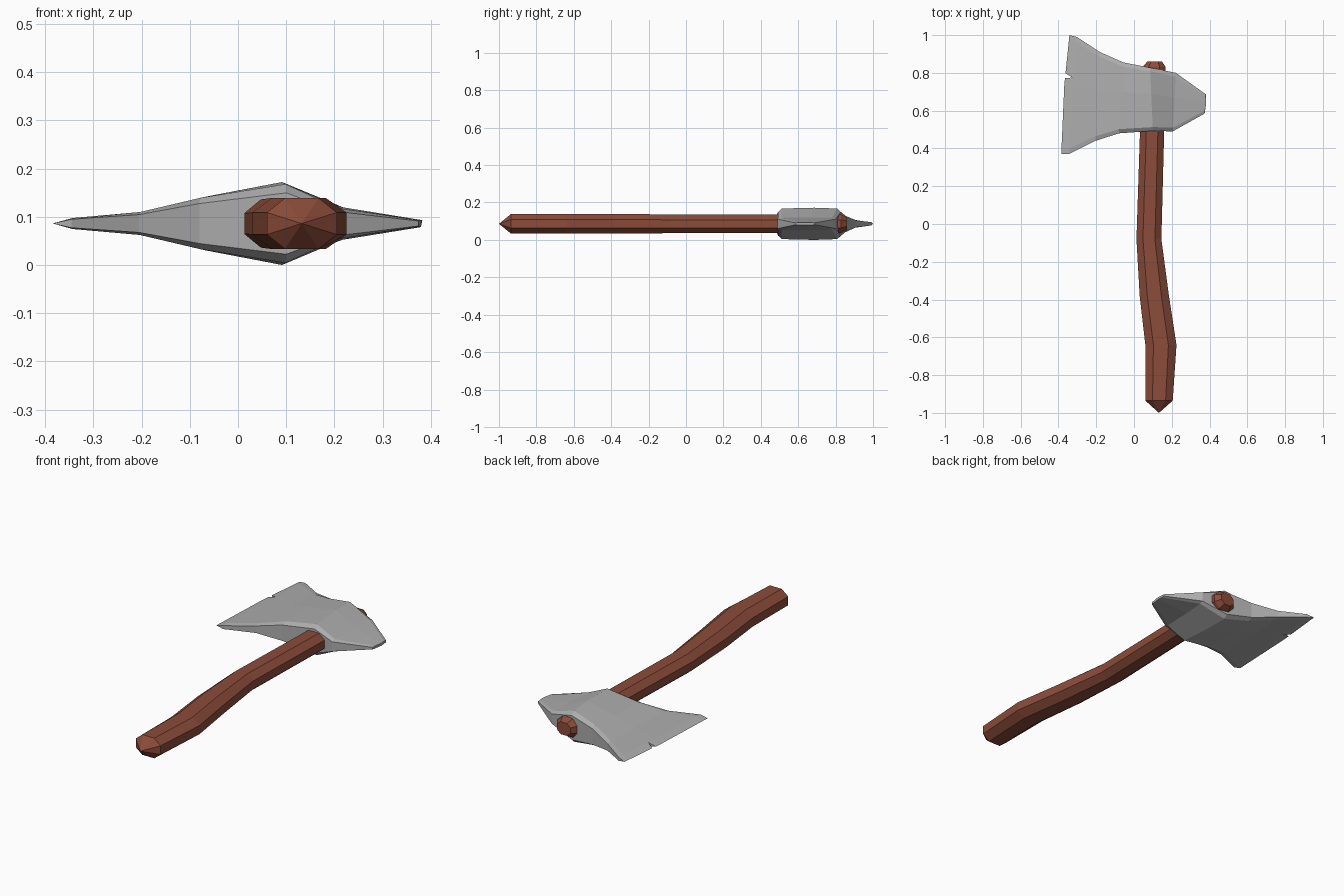
import bpy, bmesh

if "Cube" in bpy.data.objects:
    bpy.data.objects.remove(bpy.data.objects["Cube"])

ZC = 0.086  # mid plane height


def material(name, rgb):
    m = bpy.data.materials.new(name)
    m.diffuse_color = (*rgb, 1)
    m.use_nodes = True
    m.node_tree.nodes["Principled BSDF"].inputs["Base Color"].default_value = m.diffuse_color
    return m


def loft(name, rings, mat):
    """Skin equal-sized closed rings, cap the ends, merge collapsed points."""
    bm = bmesh.new()
    loops = [[bm.verts.new(p) for p in r] for r in rings]
    n = len(loops[0])
    for a, b in zip(loops, loops[1:]):
        for i in range(n):
            j = (i + 1) % n
            bm.faces.new((a[i], a[j], b[j], b[i]))
    for end in (loops[0], loops[-1]):
        bm.faces.new(end)
    bmesh.ops.remove_doubles(bm, verts=bm.verts, dist=1e-5)
    bmesh.ops.dissolve_degenerate(bm, edges=bm.edges, dist=1e-5)
    bmesh.ops.recalc_face_normals(bm, faces=bm.faces)
    me = bpy.data.meshes.new(name)
    bm.to_mesh(me)
    bm.free()
    me.materials.append(mat)
    ob = bpy.data.objects.new(name, me)
    bpy.context.collection.objects.link(ob)
    return ob


wood = material("red brown wood", (0.26, 0.072, 0.042))
steel = material("grey steel", (0.42, 0.42, 0.42))

# Handle: octagonal rings along y (y, left x, right x, half height)
OCT = [(1, .43), (.48, 1), (-.48, 1), (-1, .43),
       (-1, -.43), (-.48, -1), (.48, -1), (1, -.43)]
stations = [(-1.0, .132, .132, 0), (-.935, .06, .205, .053), (-.64, .06, .225, .053),
            (-.38, .03, .185, .053), (-.08, .013, .145, .05), (.5, .032, .16, .049),
            (.83, .045, .168, .049), (.86, .07, .148, .033)]
rings = []
for y, x0, x1, h in stations:
    c, w = (x0 + x1) / 2, (x1 - x0) / 2
    rings.append([(c + w * u, y, ZC + h * v) for u, v in OCT])
# the first ring collapses to the pointed butt
loft("handle", rings, wood)

# Axe head: chamfered sections from cutting edge to poll
# (x low, y low, x high, y high, half thickness, chamfer, mid x shift)
sections = [(-.385, .37, -.342, 1.0, 0, .03, -.009),
            (-.345, .37, -.302, .99, .012, .03, -.004),
            (-.205, .44, -.18, .91, .025, .025, 0),
            (-.08, .48, -.055, .855, .056, .022, 0),
            (.1, .493, .085, .828, .086, .02, 0),
            (.205, .49, .222, .80, .034, .02, 0),
            (.374, .585, .38, .687, .007, .015, .005)]
rings = []
for xl, yl, xh, yh, h, c, dx in sections:
    span = yh - yl
    half = []
    for t, k, s in ((0, .74, 0), (c / span, .95, .1), (.58, 1, 1),
                    (1 - c / span, .95, .1), (1, .74, 0)):
        half.append((xl + (xh - xl) * t + dx * s, yl + span * t, h * k))
    rings.append([(x, y, ZC + z) for x, y, z in half] +
                 [(x, y, ZC - z) for x, y, z in reversed(half)])
head = loft("axe_head", rings, steel)

# Chip in the cutting edge
chip = [(-.325, .775), (-.42, .832), (-.42, .770)]
cutter = loft("chip_cutter", [[(x, y, z) for x, y in chip] for z in (-.05, .25)], steel)
cutter.hide_render = True
cutter.hide_viewport = True
mod = head.modifiers.new("chip", 'BOOLEAN')
mod.operation = 'DIFFERENCE'
mod.solver = 'EXACT'
mod.object = cutter
